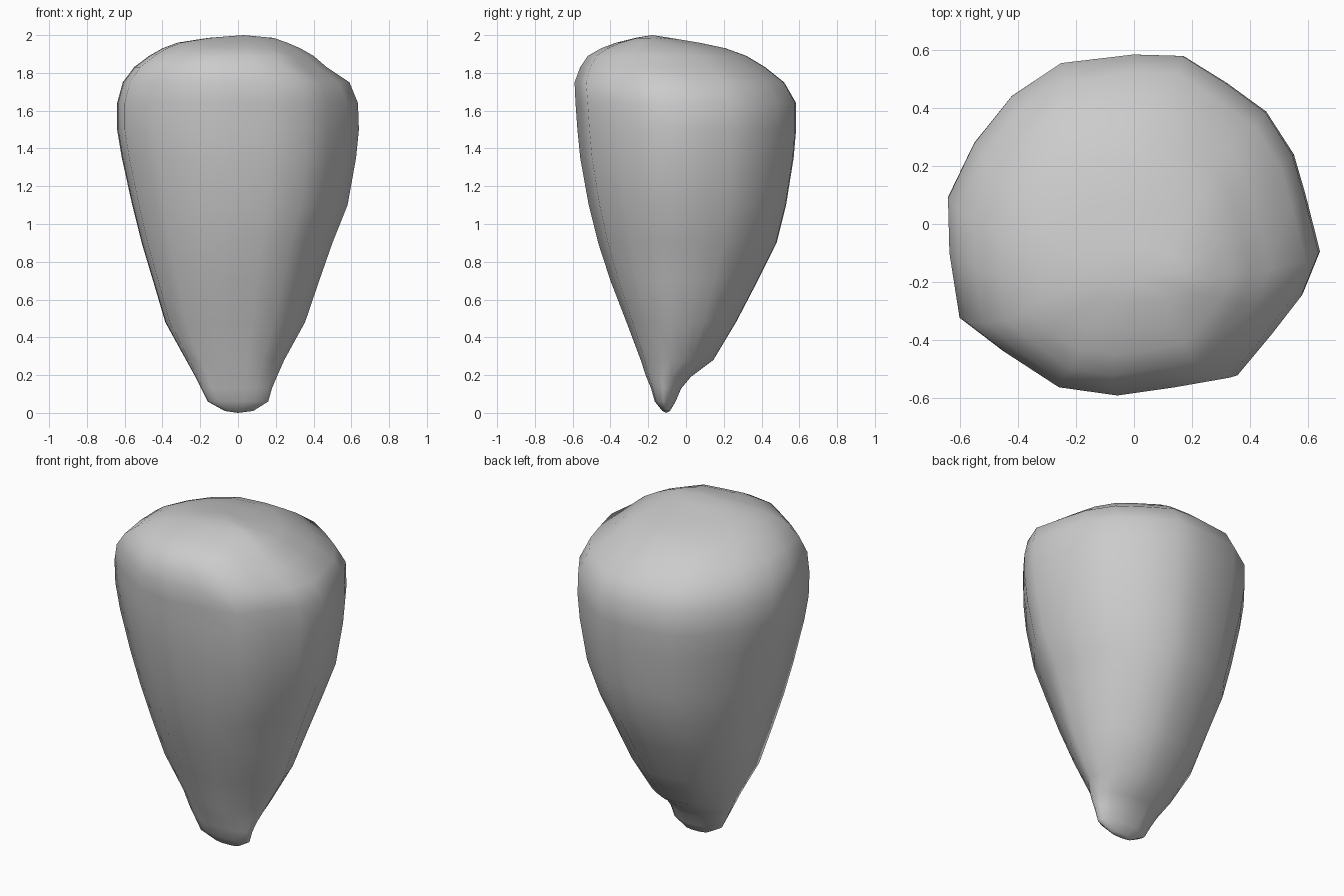
import bpy, bmesh

# Irregular faceted cross-section, fitted to each level
outline = [(-.64, .09), (-.55, .28), (-.42, .445), (-.25, .56), (0, .59), (.17, .585),
           (.32, .49), (.455, .39), (.55, .24), (.59, .1), (.64, -.1), (.58, -.25),
           (.48, -.38), (.36, -.525), (.16, -.56), (-.05, -.59), (-.265, -.56),
           (-.45, -.44), (-.6, -.325), (-.635, -.1)]

# Levels from tip to crown: z, left, right, front, back
levels = [(.01, -.07, .08, -.125, -.085), (.06, -.16, .16, -.165, -.055),
          (.13, -.195, .18, -.185, -.025), (.19, -.225, .205, -.21, .025),
          (.28, -.275, .245, -.24, .145), (.48, -.385, .355, -.315, .265),
          (.7, -.45, .43, -.4, .38), (.9, -.51, .5, -.465, .48),
          (1.1, -.56, .58, -.515, .53), (1.35, -.615, .625, -.56, .57),
          (1.5, -.64, .64, -.575, .583), (1.64, -.64, .635, -.585, .583),
          (1.75, -.61, .59, -.59, .52), (1.83, -.55, .47, -.56, .42),
          (1.89, -.47, .40, -.52, .32), (1.93, -.4, .33, -.45, .21),
          (1.96, -.32, .26, -.37, .07), (1.985, -.16, .19, -.27, -.08)]

bm = bmesh.new()
rings = []
for z, left, right, front, back in levels:
    cx, cy = (left + right) / 2, (front + back) / 2
    sx, sy = (right - left) / 1.28, (back - front) / 1.18
    rings.append([bm.verts.new((cx + x * sx, cy + y * sy, z)) for x, y in outline])

# Side skin
n = len(outline)
for low, high in zip(rings, rings[1:]):
    for i in range(n):
        j = (i + 1) % n
        bm.faces.new((low[i], low[j], high[j], high[i]))

# Tip and crown caps
for ring, point in ((rings[0], (0, -.105, 0)), (rings[-1], (.03, -.18, 2))):
    centre = bm.verts.new(point)
    for i in range(n):
        bm.faces.new((ring[i], ring[(i + 1) % n], centre))

bmesh.ops.recalc_face_normals(bm, faces=bm.faces)
for f in bm.faces:
    f.smooth = True
mesh = bpy.data.meshes.new("tapered_body")
bm.to_mesh(mesh)
bm.free()
bpy.context.collection.objects.link(bpy.data.objects.new("tapered_body", mesh))
